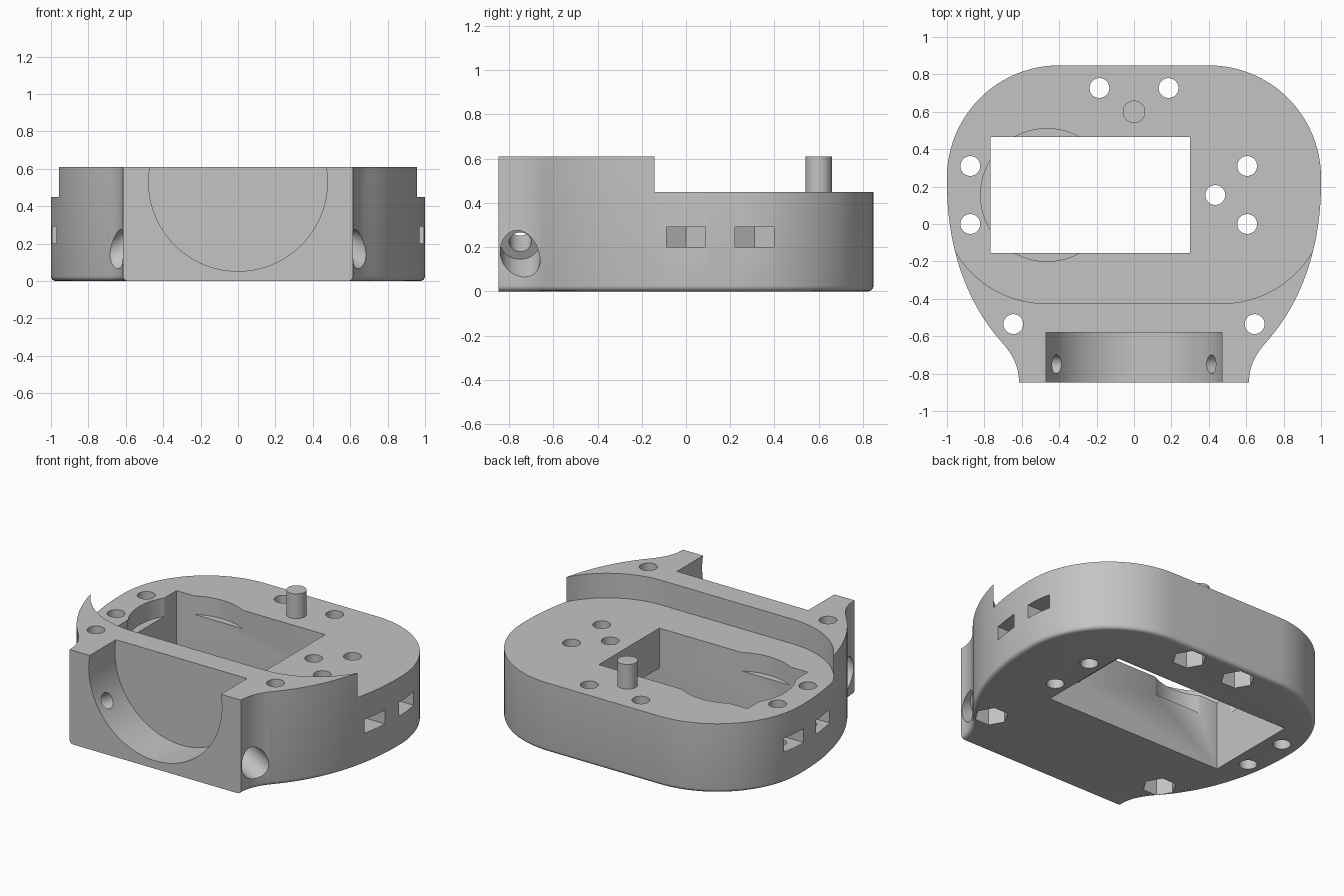
import bpy, bmesh
from math import cos, sin, radians
from mathutils import Vector, Matrix
from mathutils.geometry import interpolate_bezier

cube = bpy.data.objects.get("Cube")
if cube:
    bpy.data.objects.remove(cube, do_unlink=True)

grey = bpy.data.materials.new("plain grey")
grey.use_nodes = True
colour = (0.55, 0.55, 0.55, 1)
grey.diffuse_color = colour
grey.node_tree.nodes["Principled BSDF"].inputs["Base Color"].default_value = colour

HALF_Y, DECK, TOP = 0.848, 0.45, 0.61


def make_object(name, bm):
    mesh = bpy.data.meshes.new(name)
    bm.to_mesh(mesh)
    bm.free()
    mesh.materials.append(grey)
    obj = bpy.data.objects.new(name, mesh)
    bpy.context.collection.objects.link(obj)
    return obj


def prism_mesh(outline, z0, z1):
    bm = bmesh.new()
    low = [bm.verts.new((x, y, z0)) for x, y in outline]
    high = [bm.verts.new((x, y, z1)) for x, y in outline]
    bm.faces.new(low)
    bm.faces.new(high)
    for i in range(len(low)):
        bm.faces.new((low[i - 1], low[i], high[i], high[i - 1]))
    bmesh.ops.recalc_face_normals(bm, faces=bm.faces)
    return bm


def arc(cx, cy, r, start, end, steps=24):
    angles = [radians(start + (end - start) * i / steps) for i in range(steps + 1)]
    return [(cx + r * cos(a), cy + r * sin(a)) for a in angles]


def bezier(a, b, c, d, steps):
    pts = [Vector((*p, 0)) for p in (a, b, c, d)]
    return [(p.x, p.y) for p in interpolate_bezier(*pts, steps)]


def mirrored(half):
    return half + [(-x, y) for x, y in reversed(half)]


def cylinder(name, p0, p1, r, sides=40, turn=0):
    p0, p1 = Vector(p0), Vector(p1)
    axis = p1 - p0
    bm = prism_mesh(arc(0, 0, r, turn, turn + 360, sides)[:-1], 0, axis.length)
    spin = Vector((0, 0, 1)).rotation_difference(axis).to_matrix().to_4x4()
    bm.transform(Matrix.Translation(p0) @ spin)
    return make_object(name, bm)


def block(name, x0, x1, y0, y1, z0, z1):
    return make_object(name, prism_mesh([(x0, y0), (x1, y0), (x1, y1), (x0, y1)], z0, z1))


def volume(mesh):
    bm = bmesh.new()
    bm.from_mesh(mesh)
    result = bm.calc_volume(signed=True)
    bm.free()
    return result


def cut(target, cutter):
    """Subtract the cutter, moving to the next solver if one removes nothing sensible."""
    before, most = volume(target.data), volume(cutter.data)
    for solver in ("MANIFOLD", "EXACT", "FLOAT"):
        mod = target.modifiers.new("cut", "BOOLEAN")
        mod.operation, mod.solver, mod.object = "DIFFERENCE", solver, cutter
        bpy.context.view_layer.update()
        graph = bpy.context.evaluated_depsgraph_get()
        mesh = bpy.data.meshes.new_from_object(target.evaluated_get(graph))
        target.modifiers.remove(mod)
        if 1e-6 < before - volume(mesh) < most * 1.01:
            target.data = mesh
            break
    bpy.data.objects.remove(cutter, do_unlink=True)


# Body: rounded back, tapering sides and a flared flat front
half = arc(0.4, HALF_Y - 0.6, 0.6, 90, 0)
half += bezier((1, 0.22), (1, -0.1), (0.91, -0.41), (0.7, -0.64), 24)
half += bezier((0.7, -0.64), (0.64, -0.71), (0.615, -0.77), (0.615, -HALF_Y), 12)[1:]
bm = prism_mesh(mirrored(half), 0, TOP)
rim = [e for e in bm.edges
       if all(v.co.z < 0.001 for v in e.verts)
       and not all(v.co.y < -HALF_Y + 0.001 for v in e.verts)]
bmesh.ops.bevel(bm, geom=rim, offset=0.025, segments=4, profile=0.5, affect="EDGES")
body = make_object("body", bm)

# Lowered deck behind the curved lip
lip = [(1.2, 0.3)] + arc(0.47, 0.138, 0.563, -28, -90)
cutters = [make_object("deck_cutter", prism_mesh(mirrored([(1.2, 2)] + lip), DECK, 1))]

# Window, wider pocket below it, shallow round recess and the round front socket
cutters += [
    block("window_cutter", -0.767, 0.30, -0.155, 0.465, -0.1, 1),
    block("pocket_cutter", -0.767, 0.515, -0.155, 0.465, -0.1, 0.19),
    cylinder("recess_cutter", (-0.465, 0.155, 0.33), (-0.465, 0.155, 0.8), 0.355, 96),
    cylinder("socket_cutter", (0, -1, 0.53), (0, -0.58, 0.53), 0.478, 96),
]

# Screw holes, hexagonal pockets from below and nut slots from the sides
hex_holes = [(s * x, y) for s in (-1, 1) for x, y in ((0.185, 0.727), (0.645, -0.535))]
slot_holes = [(x, y) for x in (-0.875, 0.605) for y in (0.0, 0.31)]
for x, y in hex_holes + slot_holes + [(0.435, 0.155)]:
    cutters.append(cylinder("hole_cutter", (x, y, -0.1), (x, y, 1), 0.053))
for x, y in hex_holes:
    cutters.append(cylinder("hex_cutter", (x, y, -0.1), (x, y, 0.15), 0.101, 6))
for x, y in slot_holes:
    side = 1 if x > 0 else -1
    w = 0.0875
    outline = [(side * 1.2, y - w), (side * 1.2, y + w), (x - side * 0.05, y + w),
               (x - side * 0.101, y), (x - side * 0.05, y - w)]
    cutters.append(make_object("slot_cutter", prism_mesh(outline, 0.2, 0.29)))

# Slanted clamp screws aimed at the socket centre
for side in (-1, 1):
    def along(r):
        return (side * 0.87 * r, -0.75, 0.53 - 0.495 * r)
    cutters.append(cylinder("clamp_cutter", along(0.4), along(0.8), 0.05))
    cutters.append(cylinder("head_cutter", along(0.62), along(1.1), 0.09))

for cutter in cutters:
    cutter.hide_render = True
    cut(body, cutter)

# Locating post on the deck
post = cylinder("locating_post", (0, 0.6, DECK - 0.02), (0, 0.6, TOP), 0.06, 48)

bpy.ops.object.select_all(action="DESELECT")
for obj in (body, post):
    obj.select_set(True)
bpy.context.view_layer.objects.active = body
bpy.ops.object.shade_smooth_by_angle(angle=radians(30))
